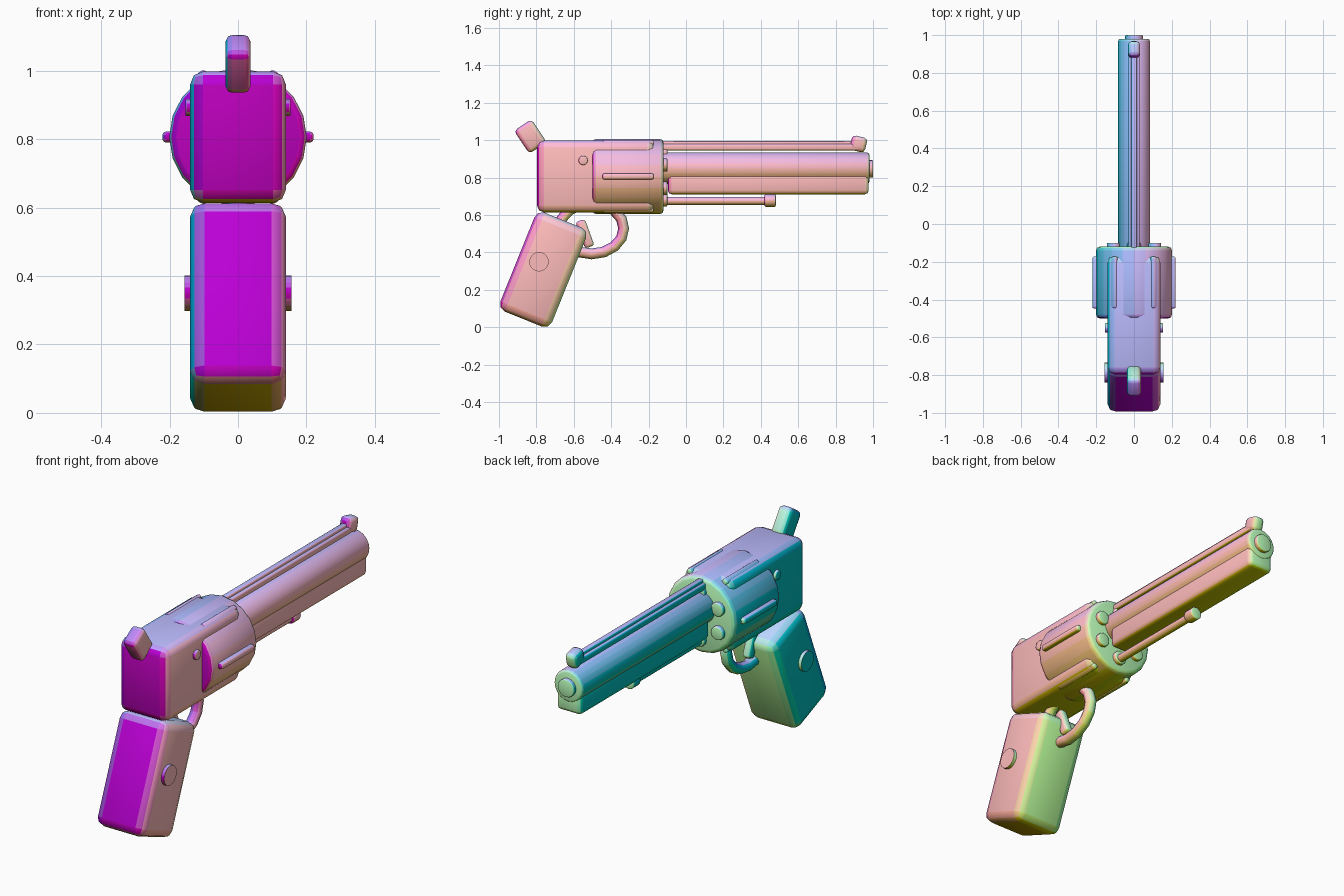
import bpy, bmesh
from math import radians, pi, cos, sin
from mathutils import Matrix, Vector

if "Cube" in bpy.data.objects:
    bpy.data.objects.remove(bpy.data.objects["Cube"])

tints = {}


def tint(normal):
    """Shared material coloured by the direction a face points in."""
    key = tuple(round(c * 6) for c in normal)
    if key not in tints:
        mat = bpy.data.materials.new("direction_tint")
        mat.diffuse_color = [0.5 + c / 12 for c in key] + [1]
        mat.use_nodes = True
        mat.node_tree.nodes["Principled BSDF"].inputs["Base Color"].default_value = mat.diffuse_color
        tints[key] = mat
    return tints[key]


def finish(name, bm, matrix, bevel=0.0):
    """Round the hard edges, place, colour by direction and shade smooth."""
    bm.normal_update()
    if bevel:
        hard = [e for e in bm.edges if e.calc_face_angle(0) > 0.7]
        bmesh.ops.bevel(bm, geom=hard, offset=bevel, segments=2,
                        profile=0.5, affect='EDGES', clamp_overlap=True)
    bmesh.ops.transform(bm, matrix=matrix, verts=bm.verts)
    bmesh.ops.recalc_face_normals(bm, faces=bm.faces)
    mesh = bpy.data.meshes.new(name)
    slots = {}
    for f in bm.faces:
        mat = tint(f.normal)
        if mat.name not in slots:
            slots[mat.name] = len(slots)
            mesh.materials.append(mat)
        f.material_index = slots[mat.name]
    bm.to_mesh(mesh)
    bm.free()
    obj = bpy.data.objects.new(name, mesh)
    bpy.context.collection.objects.link(obj)
    bpy.ops.object.select_all(action='DESELECT')
    obj.select_set(True)
    bpy.context.view_layer.objects.active = obj
    bpy.ops.object.shade_smooth_by_angle(angle=radians(50))
    return obj


def box(name, loc, size, bevel, tilt=0, roll=0):
    """Rounded box; tilt turns about x, roll about y."""
    bm = bmesh.new()
    bmesh.ops.create_cube(bm, size=1)
    bmesh.ops.scale(bm, vec=size, verts=bm.verts)
    m = (Matrix.Translation(loc) @ Matrix.Rotation(radians(tilt), 4, 'X')
         @ Matrix.Rotation(roll, 4, 'Y'))
    return finish(name, bm, m, bevel)


def rod(name, start, end, radius, sides=16, bevel=0.0):
    """Cylinder between two points."""
    a, b = Vector(start), Vector(end)
    bm = bmesh.new()
    bmesh.ops.create_cone(bm, cap_ends=True, segments=sides, radius1=radius,
                          radius2=radius, depth=(b - a).length)
    turn = (b - a).to_track_quat('Z', 'Y').to_matrix().to_4x4()
    return finish(name, bm, Matrix.Translation((a + b) / 2) @ turn, bevel)


def ring(name, loc, ry, rz, tube, steps=16, sides=8):
    """Oval ring standing in the yz plane."""
    bm = bmesh.new()
    loops = []
    for i in range(steps):
        t = 2 * pi * i / steps
        loop = []
        for j in range(sides):
            p = 2 * pi * j / sides
            r = tube * cos(p)
            loop.append(bm.verts.new((tube * sin(p), (ry + r) * cos(t),
                                      (rz + r) * sin(t))))
        loops.append(loop)
    for i in range(steps):
        a, b = loops[i], loops[(i + 1) % steps]
        for j in range(sides):
            k = (j + 1) % sides
            bm.faces.new((a[j], a[k], b[k], b[j]))
    return finish(name, bm, Matrix.Translation(loc))


# Frame and grip
box("frame", (0, -0.482, 0.806), (0.28, 0.63, 0.384), 0.038)
box("grip", (0, -0.763, 0.308), (0.28, 0.298, 0.57), 0.042, tilt=-22)
rod("grip_medallion", (-0.157, -0.786, 0.35), (0.157, -0.786, 0.35), 0.052, 20)
rod("frame_pin", (-0.154, -0.55, 0.892), (0.154, -0.55, 0.892), 0.025, 12, 0.005)

# Rotating cylinder with raised ribs and six chamber tips
CZ = 0.806
rod("cylinder", (0, -0.50, CZ), (0, -0.12, CZ), 0.201, 20, 0.02)
for i in range(6):
    a = i * pi / 3
    box(f"cylinder_rib_{i + 1}", (0.203 * cos(a), -0.31, CZ + 0.203 * sin(a)),
        (0.036, 0.275, 0.032), 0.01, roll=-a)
    a += pi / 6
    x, z = 0.125 * cos(a), CZ + 0.125 * sin(a)
    rod(f"chamber_tip_{i + 1}", (x, -0.16, z), (x, -0.1, z), 0.036, 12, 0.006)

# Barrel, under lug and muzzle
rod("barrel", (0, -0.15, 0.85), (0, 0.98, 0.85), 0.084, 20, 0.012)
box("barrel_lug", (0, 0.44, 0.77), (0.142, 1.074, 0.118), 0.02)
rod("muzzle", (0, 0.95, 0.847), (0, 1.0, 0.847), 0.047, 16, 0.005)

# Top rib and front sight
box("top_rib", (0, 0.39, 0.963), (0.06, 1.12, 0.034), 0.008)
box("top_rail", (0, 0.39, 0.982), (0.03, 1.12, 0.026), 0.006)
box("front_sight", (0, 0.922, 0.98), (0.064, 0.084, 0.08), 0.02, tilt=-14)

# Ejector rod
rod("ejector_rod", (0, -0.15, 0.675), (0, 0.45, 0.675), 0.021, 12)
rod("ejector_tip", (0, 0.42, 0.677), (0, 0.48, 0.677), 0.033, 12, 0.006)

# Hammer, trigger and guard
box("hammer", (0, -0.832, 1.02), (0.074, 0.112, 0.147), 0.02, tilt=34)
box("trigger", (0, -0.54, 0.5), (0.045, 0.052, 0.15), 0.014, tilt=20)
ring("trigger_guard", (0, -0.505, 0.528), 0.172, 0.136, 0.029)
